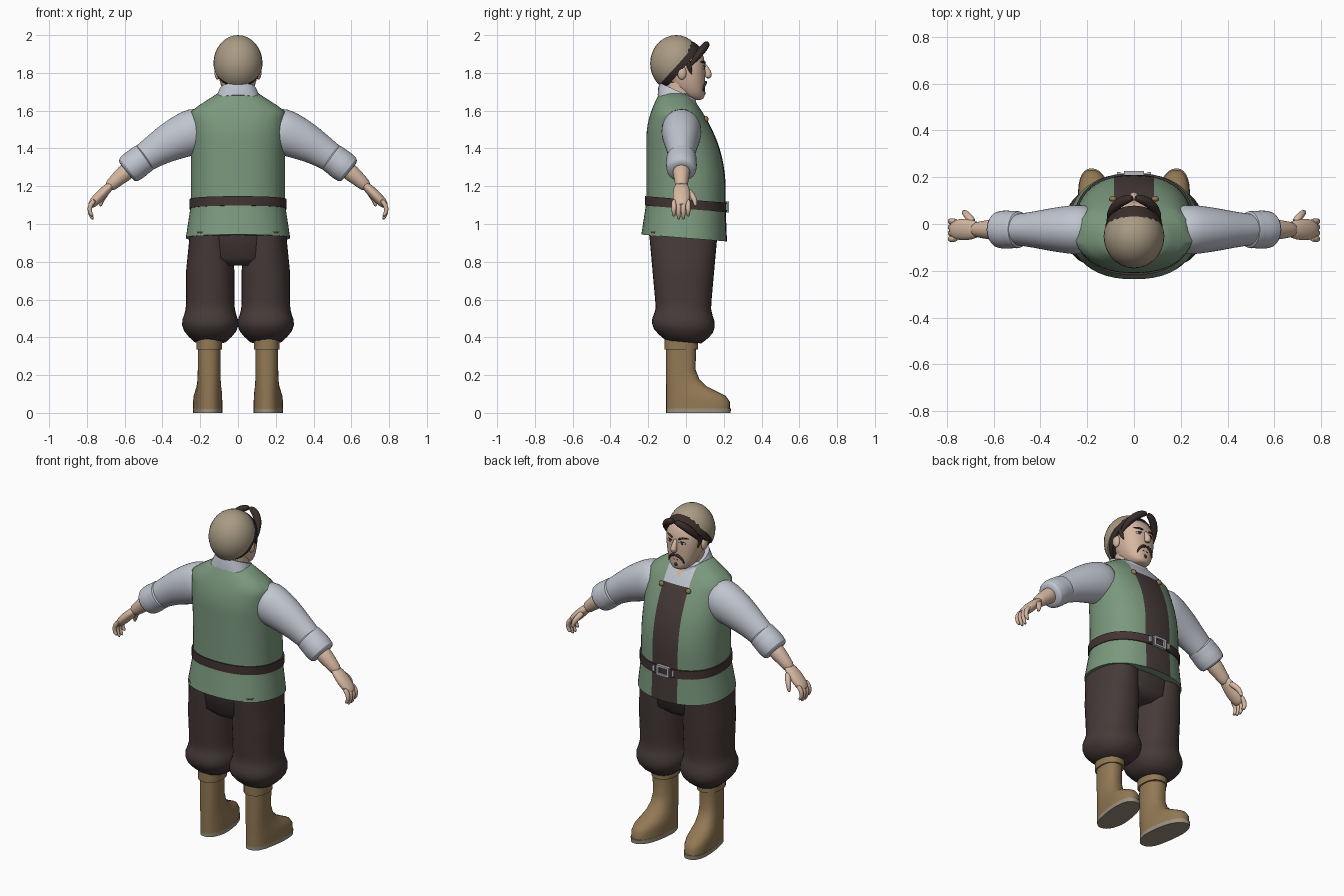
import bpy, bmesh, math
from mathutils import Vector, Matrix

if "Cube" in bpy.data.objects:
    bpy.data.objects.remove(bpy.data.objects["Cube"], do_unlink=True)


def material(name, red, green, blue):
    mat = bpy.data.materials.new(name)
    mat.use_nodes = True
    mat.diffuse_color = (red, green, blue, 1)
    shader = mat.node_tree.nodes["Principled BSDF"]
    shader.inputs["Base Color"].default_value = mat.diffuse_color
    return mat


GREEN = material("vest green", .2, .32, .21)
BROWN = material("dark brown cloth", .062, .043, .041)
BELT = material("belt leather", .055, .034, .034)
TAN = material("cap tan", .4, .33, .23)
BOOT = material("boot leather", .29, .19, .09)
SHIRT = material("shirt white", .53, .56, .63)
SKIN = material("skin", .68, .48, .36)
SOLE = material("sole grey", .33, .28, .21)
METAL = material("buckle silver", .5, .5, .53)
HAIR = material("dark hair", .04, .026, .024)


def finish(bm, name, *materials, subdivide=False):
    bmesh.ops.recalc_face_normals(bm, faces=bm.faces)
    mesh = bpy.data.meshes.new(name)
    bm.to_mesh(mesh)
    bm.free()
    for mat in materials:
        mesh.materials.append(mat)
    mesh.polygons.foreach_set("use_smooth", [True] * len(mesh.polygons))
    mesh.set_sharp_from_angle(angle=math.radians(50))
    part = bpy.data.objects.new(name, mesh)
    bpy.context.collection.objects.link(part)
    if subdivide:
        part.modifiers.new("rounding", "SUBSURF").render_levels = 1


def skin_rings(rings):
    """Join equal rings of points into a capped skin."""
    bm = bmesh.new()
    rows = [[bm.verts.new(point) for point in ring] for ring in rings]
    count = len(rows[0])
    for low, high in zip(rows, rows[1:]):
        for i in range(count):
            j = (i + 1) % count
            bm.faces.new((low[i], low[j], high[j], high[i]))
    bm.faces.new(rows[0])
    bm.faces.new(rows[-1])
    return bm


def outline(count, power):
    """A rounded-square outline of unit size."""
    for i in range(count):
        turn = math.tau * i / count
        yield [math.copysign(abs(v) ** (2 / power), v) for v in (math.cos(turn), math.sin(turn))]


def stack(levels, x=0, count=32, tilt=lambda z: 0):
    """Stack level outlines given as height, half width, back and front."""
    rings = []
    for z, half, back, front in levels:
        ring = []
        for u, v in outline(count, 2.3):
            y = (front + back + v * (front - back)) / 2
            ring.append(Vector((x + half * u, y, z + y * tilt(z))))
        rings.append(ring)
    return skin_rings(rings)


def tube(name, mat, path, count=12, flat=1):
    """Sweep a round outline along a path of (x, y, z, radius)."""
    points = [Vector(step[:3]) for step in path]
    rings = []
    for i, point in enumerate(points):
        along = (points[min(i + 1, len(points) - 1)] - points[max(i - 1, 0)]).normalized()
        depth = Vector((0, 1, 0))
        depth = (depth - along * depth.dot(along)).normalized()
        side = depth.cross(along)
        radius = path[i][3]
        rings.append([point + (side * u + depth * v * flat) * radius for u, v in outline(count, 2)])
    finish(skin_rings(rings), name, mat, subdivide=True)


def ball(name, mat, centre, size, cut=None, normal=None):
    bm = bmesh.new()
    place = Matrix.Translation(centre) @ Matrix.Diagonal((*size, 1))
    bmesh.ops.create_uvsphere(bm, u_segments=28, v_segments=16, radius=1, matrix=place)
    if cut:
        bmesh.ops.bisect_plane(bm, geom=[*bm.verts, *bm.edges, *bm.faces],
                               plane_co=cut, plane_no=normal, clear_outer=True)
        bmesh.ops.holes_fill(bm, edges=[edge for edge in bm.edges if edge.is_boundary])
    finish(bm, name, mat)


def box(name, mat, centre, size):
    bm = bmesh.new()
    place = Matrix.Translation(centre) @ Matrix.Diagonal((*size, 1))
    bmesh.ops.create_cube(bm, size=1, matrix=place)
    finish(bm, name, mat)


def above(value, start):
    return max(0, value - start)


def spread(start, end, steps):
    return [start + (end - start) * i / steps for i in range(steps + 1)]


def vest_level(z):
    """Flared hem, round belly and sloping shoulders."""
    flare = above(1.1, z)
    half = .25 + .15 * flare - 1.55 * above(z, 1.6)
    back = -.21 - .15 * flare + 1.2 * above(z, 1.45) ** 2
    front = .21 + .04 * flare - .8 * above(z, 1.2) ** 2
    return z, half, back, front


# Vest, with the shirt front and open neck cut into its faces
PANEL, NECKLINE = .085, 1.57
bm = stack([vest_level(z) for z in spread(.925, 1.69, 24)], count=48,
           tilt=lambda z: -.4 * min(.2, above(1.4, z)))
neck_point = (0, 0, NECKLINE + .03)
for co, normal in (((PANEL, 0, 0), (1, 0, 0)), ((-PANEL, 0, 0), (1, 0, 0)),
                   ((0, 0, NECKLINE), (0, 0, 1)),
                   (neck_point, (1, 0, -.6)), (neck_point, (1, 0, .6))):
    faces = [face for face in bm.faces if face.calc_center_median().y > 0]
    parts = {item for face in faces for item in (*face.verts, *face.edges)}
    bmesh.ops.bisect_plane(bm, geom=[*faces, *parts], plane_co=co, plane_no=normal)
for face in bm.faces:
    x, y, z = face.calc_center_median()
    if y > 0 and abs(x) < PANEL:
        in_neck = abs(x) < .6 * (z - neck_point[2])
        face.material_index = 1 if z < NECKLINE else 3 if in_neck else 2
finish(bm, "vest", GREEN, BROWN, SHIRT, SKIN)

# Belt, tilted down at the front
finish(stack([(z, .258, -.218, .218) for z in (1.08, 1.13)], count=48, tilt=lambda z: -.08),
       "belt", BELT)


def trouser_level(z):
    """Full thighs, a puff at the calf and a gathered end."""
    puff = .022 * math.exp(-((z - .475) / .05) ** 2)
    gather = min(1, .65 + 8 * above(z, .375))
    depth = (.145 + .09 * above(z, .55) + puff) * gather
    half = (.128 + puff - .1 * above(z, .75)) * gather
    return z, half, -.014 - depth, -.014 + depth


def boot_level(z, front):
    """The foot widens as it reaches forward."""
    return z, .06 + .08 * above(front, .06), -.105, front


def arm_height(x):
    return 1.54 - .06 * x - .65 * x * x


def arm_part(name, mat, side, steps, flat=1):
    """Sweep along the bent line of the arm: distance out and radius."""
    tube(name, mat, [(side * x, -.024, arm_height(x), r) for x, r in steps], 20, flat)


def stroke(name, mat, side, steps, reach=.105):
    """Follow the round face: distance from the middle, height and radius."""
    tube(name, mat, [(side * x, math.sqrt(reach ** 2 - x * x), z, r) for x, z, r in steps], 8)


# Trouser seat joining both legs
finish(stack([(.78, .12, -.14, .1), (.82, .22, -.18, .15), (.98, .24, -.2, .17)]),
       "trouser_seat", BROWN)

# Cap and hair share one sloping hairline
slope = Vector((0, .75, -.66))
ball("cap", TAN, (0, -.052, 1.85), (.13, .138, .15), (0, .045, 1.945), slope)
ball("hair", HAIR, (0, -.037, 1.847), (.125, .146, .138), (0, .078, 1.93), slope)

# Head, neck and tilted collar
finish(stack([(1.655, .03, .02, .085), (1.67, .06, -.02, .1), (1.72, .09, -.08, .1),
              (1.8, .107, -.11, .104), (1.89, .11, -.12, .102), (1.96, .07, -.1, .05)]),
       "head", SKIN, subdivide=True)
finish(stack([(z, .08, -.11, .04) for z in (1.6, 1.75)]), "neck", SKIN)
finish(stack([(1.615, .135, -.15, .06), (1.655, .112, -.147, .057), (1.685, .1, -.14, .05),
              (1.684, .086, -.127, .037)], tilt=lambda z: -.45), "collar", SHIRT)

for side in (1, -1):
    # Buckle halves and vest buttons
    box("buckle_side", METAL, (side * .035, .218, 1.09), (.014, .018, .06))
    box("buckle_bar", METAL, (0, .218, 1.09 + side * .024), (.07, .018, .012))
    box("belt_stud", METAL, (side * .065, .214, 1.09), (.015, .016, .035))
    ball("vest_button", BOOT, (side * .09, .107, 1.555), (.016, .012, .016))

    # Trouser legs
    finish(stack([trouser_level(z) for z in spread(.375, .96, 20)], side * .147,
                 tilt=lambda z: -.4 * above(.6, z)), "trouser_leg", BROWN)

    # Boots, with toes turned slightly outward
    boot = [(.02, .232), (.06, .232), (.09, .21), (.11, .17), (.14, .11), (.18, .07),
            (.23, .05), (.34, .054), (.4, .058)]
    sole = [(0, .236), (.024, .238)]
    for name, mat, profile in (("boot", BOOT, boot), ("boot_sole", SOLE, sole)):
        bm = stack([boot_level(z, front) for z, front in profile], side * .153)
        for vert in bm.verts:
            vert.co.x += side * .12 * max(0, vert.co.y)
        finish(bm, name, mat)
    finish(stack([(z, .068, -.115, .064) for z in (.335, .4)], side * .153), "boot_cuff", BOOT)

    # Sleeves with rolled cuffs, then forearms and palms
    arm_part("sleeve", SHIRT, side, [(.15, .1), (.22, .127), (.29, .117), (.36, .105),
                                     (.42, .09), (.5, .077), (.55, .07)], .88)
    arm_part("sleeve_cuff", SHIRT, side, [(.485, .06), (.49, .084), (.515, .079),
                                          (.54, .084), (.585, .081), (.592, .06)])
    arm_part("forearm", SKIN, side, [(.55, .05), (.61, .045), (.65, .036), (.69, .032)])
    arm_part("palm", SKIN, side, [(.66, .018), (.69, .026), (.73, .029), (.765, .026),
                                  (.785, .016)], 1.65)

    # Curled fingers and thumb
    for i in range(4):
        y = -.064 + .025 * i
        tip = 1.04 if i in (0, 3) else 1.02
        tube("finger", SKIN, [(side * x, y, z, r) for x, z, r in (
            (.755, 1.13, .014), (.785, 1.1, .015), (.787, 1.06, .013), (.766, tip, .009))], 8)
    tube("thumb", SKIN, [(side * x, y, z, r) for x, y, z, r in (
        (.685, 0, 1.185, .02), (.71, .035, 1.15, .018), (.725, .05, 1.12, .014),
        (.73, .05, 1.09, .008))], 8)

    # Parted fringe, sideburns and ears
    stroke("hair_lock", HAIR, side, [(0, 1.957, .012), (.03, 1.95, .022), (.066, 1.928, .024),
                                     (.092, 1.895, .022), (.108, 1.85, .012),
                                     (.11, 1.83, .004)], .112)
    stroke("sideburn", HAIR, side, [(.104, 1.87, .018), (.104, 1.83, .016), (.1, 1.79, .004)])
    ball("ear", SKIN, (side * .108, -.022, 1.8), (.016, .024, .036))

    # Eyes, brows and moustache
    ball("eye", SHIRT, (side * .042, .09, 1.827), (.019, .008, .009))
    ball("pupil", HAIR, (side * .041, .095, 1.827), (.008, .006, .008))
    stroke("eyelid", HAIR, side, [(.02, 1.832, .002), (.042, 1.838, .004), (.063, 1.832, .002)])
    stroke("eyebrow", HAIR, side, [(.016, 1.85, .005), (.045, 1.86, .007), (.075, 1.856, .003)])
    stroke("moustache", HAIR, side, [(0, 1.752, .007), (.02, 1.75, .01), (.037, 1.738, .008),
                                     (.05, 1.715, .005), (.053, 1.7, .002)])

# Nose, mouth and chin tuft
tube("nose", SKIN, [(0, .094, 1.85, .009), (0, .11, 1.82, .014), (0, .122, 1.793, .021),
                    (0, .112, 1.77, .016)])
box("mouth", BELT, (0, .096, 1.722), (.034, .008, .004))
ball("chin_tuft", HAIR, (0, .093, 1.693), (.014, .01, .014))
